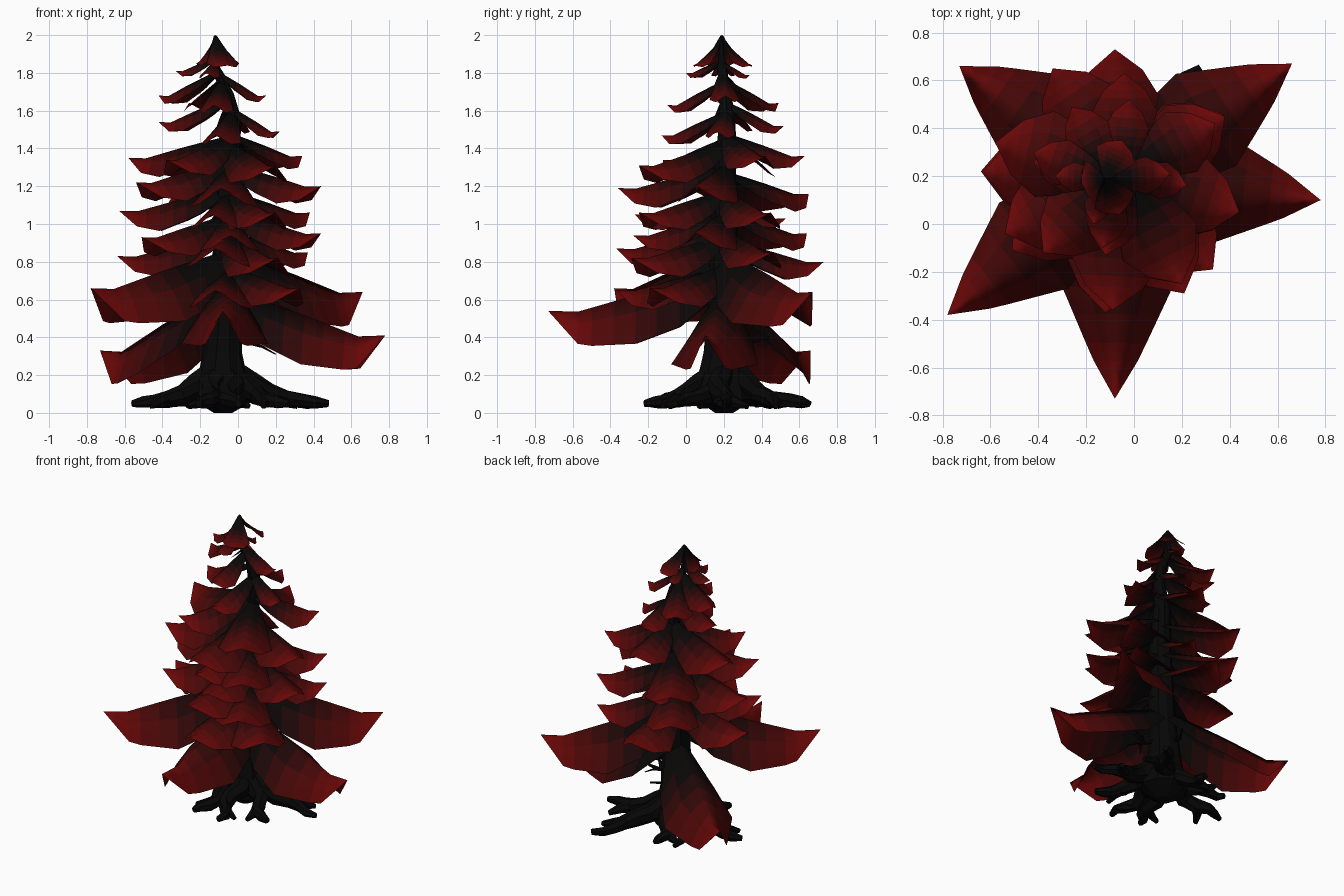
import bpy, bmesh, math, random
from mathutils import Vector

if "Cube" in bpy.data.objects:
    bpy.data.objects.remove(bpy.data.objects["Cube"])
random.seed(4)


def material(name, col):
    m = bpy.data.materials.new(name)
    m.diffuse_color = (*col, 1)
    m.use_nodes = True
    m.node_tree.nodes["Principled BSDF"].inputs["Base Color"].default_value = m.diffuse_color
    return m


# colour ramp: black near the trunk, deep red at the leaf tips
BARK = material("bark", (0.002, 0.002, 0.002))
N = 12
RAMP = [material(f"leaf_{i}", (0.002 + 0.14 * (i / (N - 1)) ** 2, 0.002, 0.002)) for i in range(N)]


def lerp(table, t):
    for (a, va), (b, vb) in zip(table, table[1:]):
        if t <= b:
            return va + (vb - va) * (t - a) / (b - a)
    return table[-1][1]


def finish(bm, name, mats):
    me = bpy.data.meshes.new(name)
    bm.to_mesh(me)
    bm.free()
    for m in mats:
        me.materials.append(m)
    ob = bpy.data.objects.new(name, me)
    bpy.context.collection.objects.link(ob)
    return ob


def tube(bm, path, radii, sides=8, rough=0.0):
    """Tapering capped tube along a path, added to bm."""
    pts = [Vector(p) for p in path]
    rings = []
    for i, p in enumerate(pts):
        d = (pts[min(i + 1, len(pts) - 1)] - pts[max(i - 1, 0)]).normalized()
        ref = Vector((0, 1, 0)) if abs(d.z) > 0.8 else Vector((0, 0, 1))
        u = d.cross(ref).normalized()
        v = d.cross(u)
        ring = []
        for k in range(sides):
            a = 2 * math.pi * k / sides
            r = radii[i] * (1 + random.uniform(-rough, rough))
            q = p + (u * math.cos(a) + v * math.sin(a)) * r
            q.z = max(q.z, 0)
            ring.append(bm.verts.new(q))
        rings.append(ring)
    for a, b in zip(rings, rings[1:]):
        for k in range(sides):
            bm.faces.new((a[k], a[(k + 1) % sides], b[(k + 1) % sides], b[k]))
    bm.faces.new(rings[0][::-1])
    bm.faces.new(rings[-1])


# trunk: flared foot, bent near the top
AXIS = [(-.08, .20, 0), (-.08, .20, .07), (-.08, .2, .2), (-.08, .2, .32), (-.07, .2, .5), (-.06, .2, .8),
        (-.05, .2, 1.1), (-.05, .21, 1.38), (-.025, .22, 1.55), (-.05, .21, 1.68), (-.12, .19, 1.83), (-.12, .19, 1.98)]
RAD = [.05, .16, .135, .105, .092, .08, .068, .055, .042, .032, .025, .006]
bm = bmesh.new()
tube(bm, AXIS, RAD, 10, 0.08)
finish(bm, "trunk", [BARK])


def axis_at(z):
    return Vector((lerp([(p[2], p[0]) for p in AXIS], z), lerp([(p[2], p[1]) for p in AXIS], z), z))


# roots: wavy tapering tubes with a side fork
ROOTS = [(.28, .65), (.48, .18), (.27, -.06), (.0, -.22), (-.21, -.19), (-.56, .18), (-.4, .42), (-.14, .54)]
bm = bmesh.new()
for i, (x, y) in enumerate(ROOTS):
    o = Vector((-.08, .2, 0))
    d = Vector((x, y, 0)) - o
    side = Vector((-d.y, d.x, 0)).normalized()
    path = []
    for t, z in [(.1, .22), (.3, .14), (.45, .1), (.6, .075), (.75, .065), (.88, .055), (1, .05)]:
        wob = 0.035 * math.sin(t * 9 + i * 2) * (1 - (2 * t - 1) ** 4)
        path.append(o + d * t + side * wob + Vector((0, 0, z)))
    tube(bm, path, [.06, .065, .052, .045, .038, .03, .018], 7, 0.15)
    s = 1 if i % 2 else -1
    f = path[3]
    tube(bm, [f, f + d * .12 + side * s * .05 - Vector((0, 0, .02)), f + d * .2 + side * s * .11 - Vector((0, 0, .04))],
         [.04, .03, .015], 6, 0.15)
finish(bm, "roots", [BARK])

# bare twigs under the lowest leaves
bm = bmesh.new()
for pts in [[(-.02, .2, .42), (.06, .19, .37), (.13, .18, .35), (.2, .17, .31)],
            [(.06, .19, .37), (.09, .16, .41), (.12, .15, .43)],
            [(.08, .19, .37), (.13, .21, .39), (.18, .22, .42)],
            [(-.1, .26, .42), (-.08, .36, .38), (-.03, .44, .4)]]:
    tube(bm, pts, [.014, .01, .007, .003][:len(pts)], 5)
finish(bm, "twigs", [BARK])

# leaf profiles along the length: half width, edge droop, ridge height
RIDGE = [(0, 1), (.25, .72), (.5, .42), (.83, -.02), (1, 0)]
BIG = dict(w=[(0, .3), (.25, .8), (.5, 1), (.75, .55), (.83, .4), (1, 0)],
           d=[(0, .4), (.25, 1), (.5, 1.12), (.75, .88), (.83, .74), (1, 0)], r=RIDGE)
SMALL = dict(w=[(0, .25), (.3, .7), (.62, 1), (.83, .64), (1, 0)],
             d=[(0, .2), (.3, .6), (.62, .72), (.83, .42), (1, 0)], r=RIDGE)
CROWN = dict(w=[(0, .1), (.3, .6), (.62, 1), (.83, .64), (1, 0)],
             d=[(0, .05), (.3, .25), (.62, .35), (.83, .25), (1, 0)],
             r=[(0, 1), (.25, .62), (.5, .36), (.83, .08), (1, 0)])
STATIONS = [0, .12, .25, .38, .5, .62, .75, .83, .92, 1]
CROSS = (-1, -.5, 0, .5, 1)


def leaf(name, tip, zbase, half, shape):
    tip = Vector(tip)
    base = axis_at(zbase)
    run = Vector((tip.x - base.x, tip.y - base.y, 0))
    side = Vector((-run.y, run.x, 0)).normalized()
    bm = bmesh.new()
    rows = []
    for t in STATIONS[:-1]:
        c = base + run * t
        c.z = tip.z + (zbase - tip.z) * lerp(shape["r"], t)
        w, d = half * lerp(shape["w"], t), half * lerp(shape["d"], t)
        rows.append([bm.verts.new(c + side * w * s - Vector((0, 0, d * abs(s) ** 1.5))) for s in CROSS])
    end = bm.verts.new(tip)
    for i, a in enumerate(rows):
        for k in range(4):
            if i + 1 < len(rows):
                b = rows[i + 1]
                f = bm.faces.new((a[k], b[k], b[k + 1], a[k + 1]))
            else:
                f = bm.faces.new((a[k], end, a[k + 1]))
            edge = 0.1 if k in (0, 3) else 0
            t = (STATIONS[i] + STATIONS[i + 1]) / 2 + edge
            f.material_index = int(max(0, min(N - 1, (t - .2) / .78 * N)))
            f.smooth = True
    finish(bm, name, RAMP)


# five large lower leaves
for i, (x, y, z, zb) in enumerate([(-.73, .66, .33, .66), (.66, .67, .64, .86), (.78, .1, .41, .66),
                                   (-.78, -.38, .66, .86), (-.08, -.73, .54, .74)]):
    leaf(f"large_leaf_{i}", (x, y, z), zb, .23, BIG)

# leaf tiers up the trunk, given by tip positions
TIERS = [
    [(.33, -.19, .66), (-.12, -.37, .65)],
    [(-.64, .22, .83), (-.08, .73, .80), (.37, .46, .85), (.21, -.29, .82), (-.12, -.37, .87)],
    [(-.51, -.11, .93), (-.33, .64, .95), (.44, .05, .95), (-.04, -.28, .94)],
    [(-.63, .22, 1.07), (-.06, .53, 1.03), (.38, .45, 1.06), (.2, -.25, 1.06), (-.14, -.27, 1.05)],
    [(-.54, -.04, 1.22), (-.34, .65, 1.16), (.44, .05, 1.2), (-.09, -.36, 1.19)],
    [(-.58, .34, 1.35), (-.04, .63, 1.36), (.34, .42, 1.36), (.2, -.25, 1.31), (-.38, -.12, 1.34)],
    [(-.42, .26, 1.54), (.22, .16, 1.49), (-.12, -.13, 1.47), (-.02, .52, 1.52)],
    [(-.42, .3, 1.68), (.15, .21, 1.68), (-.13, -.1, 1.63), (-.26, .49, 1.64)],
    [(-.33, .2, 1.81), (-.17, 0, 1.8), (-.1, .34, 1.79)],
]
for i, tier in enumerate(TIERS):
    for k, tip in enumerate(tier):
        zb = tip[2] + (.12 if i < 6 else .13 if i < 8 else .07)
        b = axis_at(zb)
        length = math.hypot(tip[0] - b.x, tip[1] - b.y)
        leaf(f"leaf_{i}_{k}", tip, zb, length * (.33 if i < 6 else .3), SMALL)

# drooping crown
for k, tip in enumerate([(-.06, .04, 1.84), (-.05, .35, 1.84), (-.22, .17, 1.85)]):
    leaf(f"crown_leaf_{k}", tip, 2.0, .09, CROWN)
